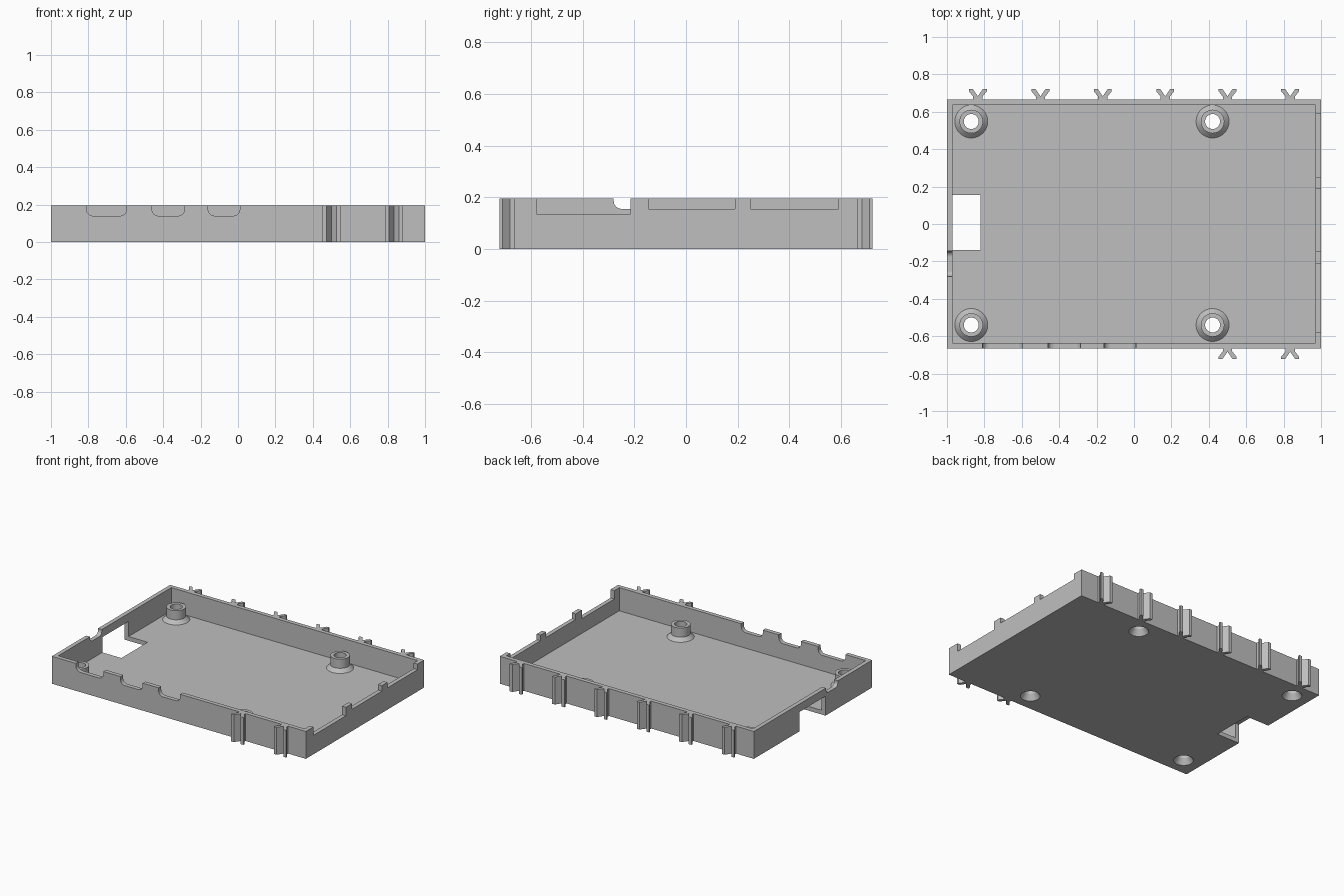
import bpy, bmesh, math
from mathutils import Matrix, Vector

if "Cube" in bpy.data.objects:
    bpy.data.objects.remove(bpy.data.objects["Cube"])

W, D, H = 1.0, 0.665, 0.195      # half width, half depth, wall height
T, FLOOR = 0.03, 0.03            # wall and floor thickness
SEG = 40

grey = bpy.data.materials.new("grey plastic")
grey.diffuse_color = (0.52, 0.52, 0.52, 1)
grey.use_nodes = True
grey.node_tree.nodes["Principled BSDF"].inputs["Base Color"].default_value = grey.diffuse_color


def finish(name, bm):
    bmesh.ops.recalc_face_normals(bm, faces=bm.faces)
    me = bpy.data.meshes.new(name)
    bm.to_mesh(me)
    bm.free()
    me.materials.append(grey)
    ob = bpy.data.objects.new(name, me)
    bpy.context.collection.objects.link(ob)
    return ob


def prism(name, pts, vec):
    """Closed polygon extruded along a vector."""
    bm = bmesh.new()
    face = bm.faces.new([bm.verts.new(p) for p in pts])
    geo = bmesh.ops.extrude_face_region(bm, geom=[face])["geom"]
    bmesh.ops.translate(bm, vec=vec, verts=[v for v in geo if isinstance(v, bmesh.types.BMVert)])
    return finish(name, bm)


def box(name, x0, x1, y0, y1, z0, z1):
    return prism(name, [(x0, y0, z0), (x1, y0, z0), (x1, y1, z0), (x0, y1, z0)], (0, 0, z1 - z0))


def notch_outline(a, b, z, r):
    """Open-topped slot with rounded lower corners, as (along, height) pairs."""
    pts = [(a, H + 0.1)]
    for cx, start in ((a + r, math.pi), (b - r, 1.5 * math.pi)):
        for i in range(7):
            t = start + i / 6 * math.pi / 2
            pts.append((cx + r * math.cos(t), z + r + r * math.sin(t)))
    return pts + [(b, H + 0.1)]


def cut(target, cutter):
    mod = target.modifiers.new("cut", "BOOLEAN")
    mod.operation = "DIFFERENCE"
    mod.solver = "EXACT"
    mod.object = cutter
    cutter.hide_render = True
    bpy.context.view_layer.objects.active = target
    bpy.ops.object.modifier_apply(modifier=mod.name)
    bpy.data.objects.remove(cutter)


# Open tray
tray = box("tray", -W, W, -D, D, 0, H)
cut(tray, box("cavity", -W + T, W - T, -D + T, D - T, FLOOR, H + 0.1))

# Rounded port notches in the front wall
for a, b in ((-0.81, -0.595), (-0.46, -0.285), (-0.16, 0.01)):
    pts = [(x, -D - 0.05, z) for x, z in notch_outline(a, b, 0.14, 0.035)]
    cut(tray, prism("front_notch", pts, (0, 0.0995, 0)))

# Square port notches in the right wall
for a, b, z in ((-0.58, -0.215, 0.135), (-0.145, 0.19, 0.155), (0.25, 0.59, 0.155)):
    cut(tray, box("right_notch", W - T - 0.015, W + 0.05, a, b, z, H + 0.1))

# Small rounded notch and card slot in the left wall
pts = [(-W - 0.05, y, z) for y, z in notch_outline(-0.28, -0.145, 0.155, 0.03)]
cut(tray, prism("left_notch", pts, (0.0995, 0, 0)))
cut(tray, box("card_slot", -W - 0.05, -0.82, -0.14, 0.155, -0.05, 0.138))

# Hollow screw posts: flared foot above, countersink below
post = [(0.04, 0.04), (0.04, 0.12), (0.063, 0.12), (0.063, 0.055),
        (0.088, FLOOR), (0.08, FLOOR), (0.08, 0), (0.064, 0)]
for x in (-0.87, 0.42):
    for y in (-0.54, 0.548):
        bm = bmesh.new()
        bmesh.ops.create_cone(bm, cap_ends=True, segments=SEG, radius1=0.08, radius2=0.08,
                              depth=0.07, matrix=Matrix.Translation((x, y, 0)))
        cut(tray, finish("post_hole", bm))
        bm = bmesh.new()
        rings = []
        for i in range(SEG):
            t = 2 * math.pi * i / SEG
            rings.append([bm.verts.new((x + r * math.sin(t), y + r * math.cos(t), z)) for r, z in post])
        n = len(post)
        for i in range(SEG):
            a, b = rings[i], rings[(i + 1) % SEG]
            for j in range(n):
                k = (j + 1) % n
                bm.faces.new((a[j], a[k], b[k], b[j]))
        ob = finish("screw_post", bm)
        bpy.ops.object.select_all(action="DESELECT")
        ob.select_set(True)
        bpy.context.view_layer.objects.active = ob
        bpy.ops.object.shade_smooth_by_angle(angle=math.radians(30))

# Y-shaped clip ribs along the back wall and the right part of the front wall
half = [(0.025, 0), (0.025, 0.016), (0.048, 0.045), (0.048, 0.057), (0.027, 0.057)]
outline = half + [(0, 0.018)] + [(-x, y) for x, y in reversed(half)]
ribs = [(x, 1) for x in (-0.835, -0.5, -0.167, 0.167, 0.5, 0.835)] + [(0.5, -1), (0.835, -1)]
for x, side in ribs:
    prism("clip_rib", [(x + px, side * (D + py), 0) for px, py in outline], (0, 0, H))
